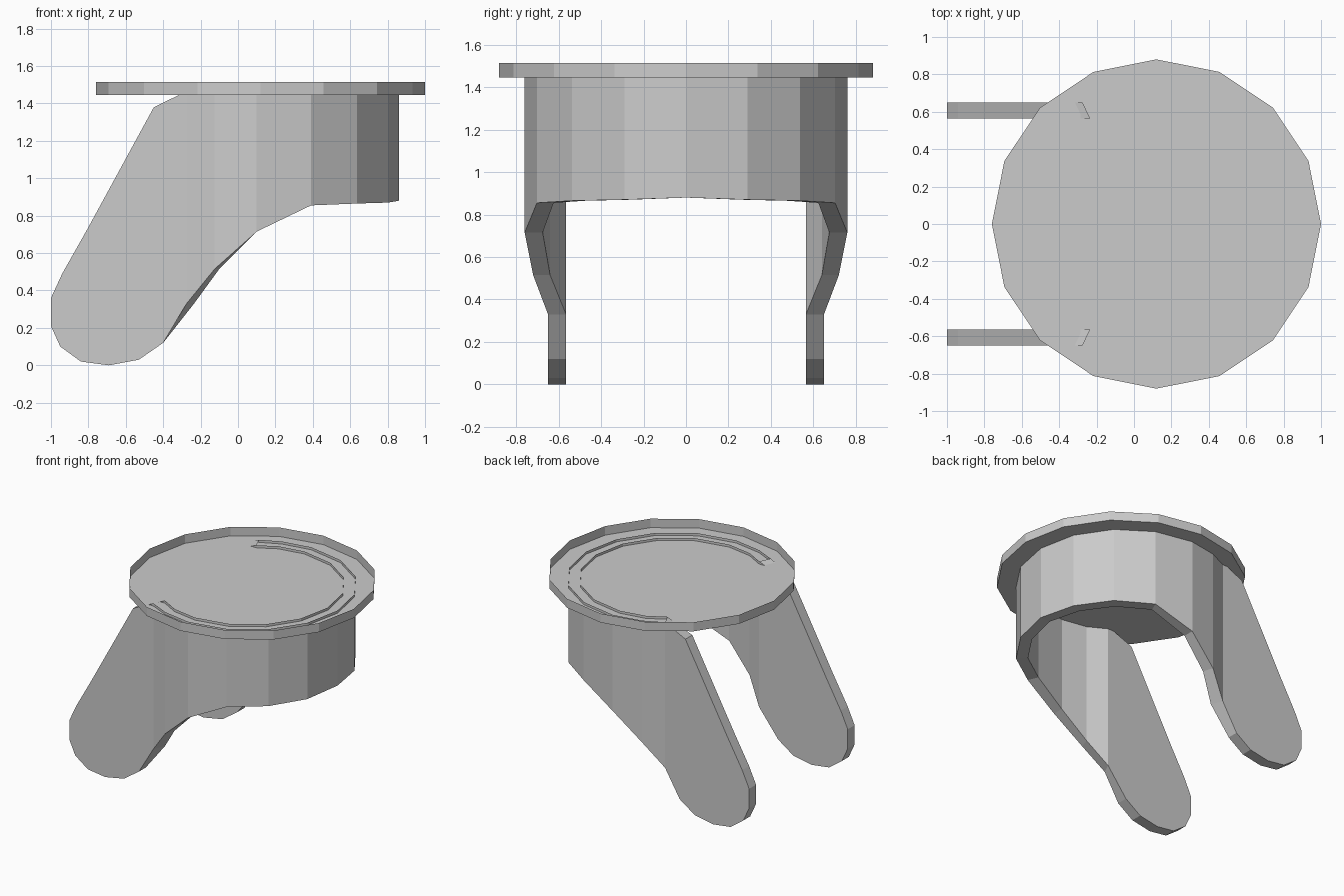
import bpy, bmesh
from math import cos, sin, radians

if "Cube" in bpy.data.objects:
    bpy.data.objects.remove(bpy.data.objects["Cube"])

CX = 0.12          # disc centre
FLOOR, RIM = 1.445, 1.515


def make_object(name, bm):
    mesh = bpy.data.meshes.new(name)
    bm.to_mesh(mesh)
    bm.free()
    obj = bpy.data.objects.new(name, mesh)
    bpy.context.collection.objects.link(obj)
    return obj


# Shallow open-topped tray: 16-sided floor with a thin rim
bm = bmesh.new()
ring = [(CX + 0.88 * cos(radians(22.5 * i)), 0.88 * sin(radians(22.5 * i))) for i in range(16)]
low = [bm.verts.new((x, y, FLOOR)) for x, y in ring]
high = [bm.verts.new((x, y, RIM)) for x, y in ring]
bm.faces.new(low[::-1])
for i in range(16):
    j = (i + 1) % 16
    bm.faces.new((low[i], low[j], high[j], high[i]))
make_object("top_tray", bm)

# Curved band and swept-down arm, one half, mirrored across y
bm = bmesh.new()
TOP = 1.465
bottoms = [0.88, 0.87, 0.865, 0.855, 0.715]
sections = []      # (outer xy, inner xy, bottom z)
for i, z in enumerate(bottoms):
    c, s = cos(radians(22.5 * i)), sin(radians(22.5 * i))
    sections.append(((0.10 + 0.76 * c, 0.76 * s), (0.10 + 0.675 * c, 0.675 * s), z))
sections += [((-0.125, 0.72), (-0.10, 0.64), 0.515),
             ((-0.275, 0.65), (-0.235, 0.565), 0.33)]

rows = []
for outer, inner, z in sections:
    rows.append([bm.verts.new((*outer, TOP)), bm.verts.new((*outer, z)),
                 bm.verts.new((*inner, z)), bm.verts.new((*inner, TOP))])
for a, b in zip(rows, rows[1:]):
    for k in range(3):              # outer wall, underside, inner wall
        bm.faces.new((a[k], a[k + 1], b[k + 1], b[k]))

# Arm side profile (x, z), joined to the end of the band
profile = [(-0.40, 0.12), (-0.53, 0.03), (-0.69, 0), (-0.84, 0.02), (-0.95, 0.10),
           (-1, 0.21), (-1, 0.36), (-0.94, 0.49), (-0.81, 0.72), (-0.45, 1.38)]
end = rows[-1]
outer = [end[1]] + [bm.verts.new((x, 0.65, z)) for x, z in profile] + [end[0]]
inner = [end[2]] + [bm.verts.new((x, 0.565, z)) for x, z in profile] + [end[3]]
bm.faces.new(outer)
bm.faces.new(inner[::-1])
for i in range(len(outer) - 1):
    bm.faces.new((outer[i], inner[i], inner[i + 1], outer[i + 1]))
bmesh.ops.recalc_face_normals(bm, faces=bm.faces)
bracket = make_object("bracket_with_arms", bm)

mirror = bracket.modifiers.new("mirror", 'MIRROR')
mirror.use_axis = (False, True, False)
mirror.merge_threshold = 0.001
